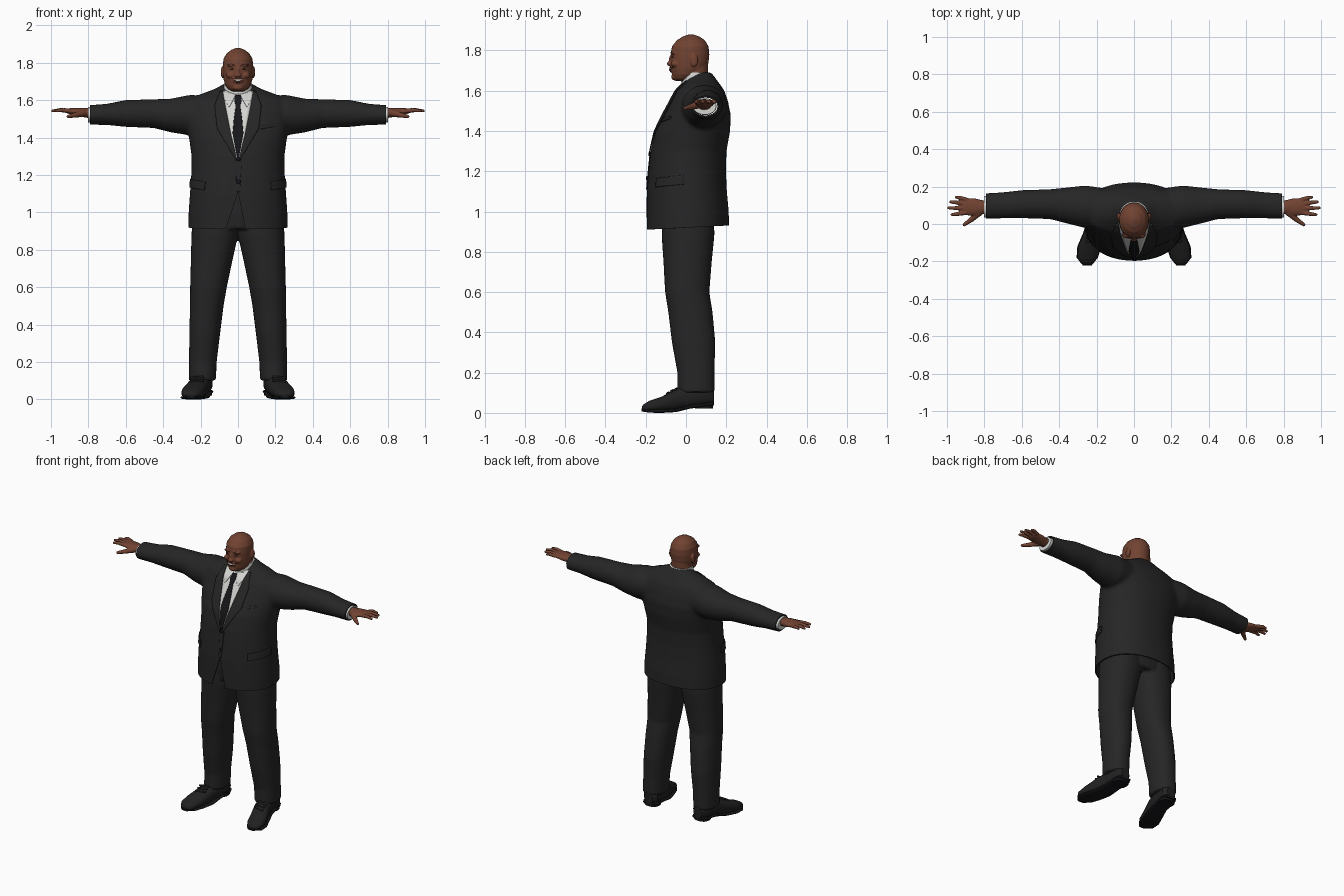
import bpy, bmesh, math
from mathutils import Vector, Matrix
from mathutils.bvhtree import BVHTree

if "Cube" in bpy.data.objects:
    bpy.data.objects.remove(bpy.data.objects["Cube"])


def material(name, color, rough=0.7):
    m = bpy.data.materials.new(name)
    m.use_nodes = True
    m.diffuse_color = (*color, 1)
    node = m.node_tree.nodes["Principled BSDF"]
    node.inputs["Base Color"].default_value = (*color, 1)
    node.inputs["Roughness"].default_value = rough
    return m


SUIT = material("charcoal suit", (0.019, 0.019, 0.019))
TIE = material("black tie", (0.008, 0.008, 0.010))
SHIRT = material("white shirt", (0.66, 0.66, 0.64))
SKIN = material("brown skin", (0.165, 0.055, 0.031))
LIP = material("dark lips", (0.07, 0.02, 0.014))
DARK = material("dark brown", (0.015, 0.008, 0.006))
SHOE = material("black leather", (0.015, 0.015, 0.015), 0.5)


def loft(bm, axis, rings, side=1, power=2.0, n=32):
    """Closed skin over superellipse rings (position, centre a, centre b, radius a, radius b)."""
    loops = []
    for t, ca, cb, ra, rb in rings:
        loop = []
        for i in range(n):
            c, s = math.cos(math.tau * i / n), math.sin(math.tau * i / n)
            a = ca + ra * math.copysign(abs(c) ** (2 / power), c)
            b = cb + rb * math.copysign(abs(s) ** (2 / power), s)
            x, y, z = {"x": (t, a, b), "y": (a, t, b), "z": (a, b, t)}[axis]
            loop.append(bm.verts.new((x * side, y, z)))
        loops.append(loop)
    for low, high in zip(loops, loops[1:]):
        for i in range(n):
            j = (i + 1) % n
            bm.faces.new((low[i], low[j], high[j], high[i]))
    bm.faces.new(loops[0])
    bm.faces.new(loops[-1])


def ball(bm, loc, scale):
    m = Matrix.Translation(loc) @ Matrix.Diagonal((*scale, 1))
    bmesh.ops.create_uvsphere(bm, u_segments=20, v_segments=12, radius=1, matrix=m)


def limb(bm, p, q, r1, r2):
    """Tapered rod with round ends."""
    p, q = Vector(p), Vector(q)
    d = q - p
    m = Matrix.Translation((p + q) / 2) @ d.to_track_quat("Z", "Y").to_matrix().to_4x4()
    bmesh.ops.create_cone(bm, cap_ends=True, segments=12, radius1=r1, radius2=r2,
                          depth=d.length, matrix=m)
    ball(bm, p, (r1, r1, r1))
    ball(bm, q, (r2, r2, r2))


def apply(ob):
    dg = bpy.context.evaluated_depsgraph_get()
    me = bpy.data.meshes.new_from_object(ob.evaluated_get(dg))
    ob.modifiers.clear()
    ob.data = me


def shade(ob):
    bpy.ops.object.select_all(action="DESELECT")
    ob.select_set(True)
    bpy.context.view_layer.objects.active = ob
    bpy.ops.object.shade_smooth_by_angle(angle=math.radians(40))


def finish(bm, name, mat, voxel=0, smooth=4):
    """Turn the bmesh into an object, optionally fusing its pieces into one skin."""
    bmesh.ops.recalc_face_normals(bm, faces=bm.faces)
    me = bpy.data.meshes.new(name)
    bm.to_mesh(me)
    bm.free()
    ob = bpy.data.objects.new(name, me)
    bpy.context.collection.objects.link(ob)
    if voxel:
        mod = ob.modifiers.new("fuse", "REMESH")
        mod.mode, mod.voxel_size = "VOXEL", voxel
        mod = ob.modifiers.new("soften", "SMOOTH")
        mod.factor, mod.iterations = 0.5, smooth
        apply(ob)
    ob.data.materials.clear()
    ob.data.materials.append(mat)
    shade(ob)
    return ob


def tree_of(ob):
    return BVHTree.FromPolygons([v.co for v in ob.data.vertices],
                                [p.vertices for p in ob.data.polygons])


def along(rail, t):
    t *= len(rail) - 1
    i = min(int(t), len(rail) - 2)
    return Vector(rail[i]).lerp(Vector(rail[i + 1]), t - i)


def patch(name, tree, rail_a, rail_b, mat, push=0.002, side=1, radial=False, nu=24, nv=8):
    """Thin plate between two rails, laid onto a surface; rails are (x, z) or (angle, z)."""
    bm = bmesh.new()
    grid = []
    for i in range(nu + 1):
        a, b = along(rail_a, i / nu), along(rail_b, i / nu)
        row = []
        for j in range(nv + 1):
            u, z = a.lerp(b, j / nv)
            if radial:
                ang = math.radians(u)
                out = Vector((math.sin(ang) * side, -math.cos(ang), 0))
                start = out + Vector((0, 0, z))
            else:
                out, start = Vector((0, -1, 0)), Vector((u * side, -1, z))
            hit = tree.ray_cast(start, -out)[0]
            row.append(bm.verts.new(hit + out * push) if hit else None)
        grid.append(row)
    for r, s in zip(grid, grid[1:]):
        for j in range(nv):
            quad = (r[j], r[j + 1], s[j + 1], s[j])
            if all(quad):
                bm.faces.new(quad)
    ob = finish(bm, name, mat)
    mod = ob.modifiers.new("thickness", "SOLIDIFY")
    mod.thickness, mod.offset = 0.005, 0
    return ob


# Jacket: torso and sleeves fused, trimmed open at hem and wrists, given thickness
bm = bmesh.new()
loft(bm, "z", [(0.86, 0, .01, .268, .206), (1.0, 0, .008, .264, .204), (1.1, 0, .004, .257, .199),
               (1.2, 0, .006, .25, .192), (1.3, 0, .013, .248, .188), (1.4, 0, .033, .262, .186),
               (1.48, 0, .054, .277, .168), (1.55, 0, .066, .28, .142), (1.6, 0, .07, .262, .12),
               (1.63, 0, .075, .205, .095), (1.66, 0, .078, .125, .07), (1.69, 0, .088, .07, .038)],
     power=2.2, n=48)
for side in (1, -1):
    loft(bm, "x", [(.15, .09, 1.525, .1, .1), (.26, .092, 1.52, .114, .108), (.36, .099, 1.518, .096, .09),
                   (.45, .106, 1.528, .08, .077), (.6, .106, 1.529, .075, .072),
                   (.7, .1, 1.524, .07, .057), (.84, .094, 1.52, .068, .05)], side)
jacket = finish(bm, "suit_jacket", SUIT, 0.01, 5)
bm = bmesh.new()
bm.from_mesh(jacket.data)
for co, no in [((0, 0, .92), (0, .05, -1)), ((.79, 0, 0), (1, 0, 0)), ((-.79, 0, 0), (-1, 0, 0))]:
    bmesh.ops.bisect_plane(bm, geom=bm.verts[:] + bm.edges[:] + bm.faces[:],
                           plane_co=co, plane_no=no, clear_outer=True)
bm.to_mesh(jacket.data)
bm.free()
jacket_tree = tree_of(jacket)
mod = jacket.modifiers.new("cloth", "SOLIDIFY")
mod.thickness, mod.offset = 0.008, -1
# Front opening below the last button
bm = bmesh.new()
ends = [[bm.verts.new((x, y, z)) for x, z in [(0, 1.11), (.045, .88), (-.075, .88), (-.035, 1.0)]]
        for y in (-.4, -.1)]
bm.faces.new(ends[0])
bm.faces.new(ends[1])
for i in range(4):
    j = (i + 1) % 4
    bm.faces.new((ends[0][i], ends[0][j], ends[1][j], ends[1][i]))
cutter = finish(bm, "opening_cutter", SUIT)
cutter.hide_render = True
mod = jacket.modifiers.new("opening", "BOOLEAN")
mod.operation, mod.object, mod.solver = "DIFFERENCE", cutter, "EXACT"
apply(jacket)
bpy.data.objects.remove(cutter)
shade(jacket)

# Shirt, tie and jacket details laid on the chest
v_edge = [(.082, 1.65), (.066, 1.56), (.038, 1.42), (.004, 1.28)]
patch("shirt_front", jacket_tree, [(-x, z) for x, z in v_edge], v_edge, SHIRT, 0.001)
tie = [(.014, 1.625), (.02, 1.6), (.012, 1.57), (.022, 1.5), (.029, 1.42), (.004, 1.29)]
patch("tie", jacket_tree, [(-x, z) for x, z in tie], tie, TIE, 0.005)
for side, word in ((1, "left"), (-1, "right")):
    patch(word + "_lapel", jacket_tree, v_edge,
          [(.098, 1.645), (.125, 1.57), (.112, 1.45), (.008, 1.275)], SUIT, 0.006, side)
    patch(word + "_collar_wing", jacket_tree, [(.012, 1.63), (.026, 1.6), (.045, 1.565)],
          [(.08, 1.645), (.07, 1.6), (.05, 1.565)], SHIRT, 0.005, side)
    patch(word + "_pocket_flap", jacket_tree, [(50, 1.165), (88, 1.18)],
          [(50, 1.12), (88, 1.135)], SUIT, 0.004, side, radial=True)
patch("breast_pocket", jacket_tree, [(.12, 1.46), (.2, 1.475)], [(.12, 1.445), (.2, 1.46)], SUIT, 0.003)
patch("front_edge", jacket_tree, [(-.012, 1.28), (-.008, 1.11)], [(.02, 1.28), (.01, 1.11)], SUIT, 0.002)
for z in (1.285, 1.165):
    hit = jacket_tree.ray_cast(Vector((0.003, -1, z)), Vector((0, 1, 0)))[0]
    bm = bmesh.new()
    ball(bm, hit + Vector((0, -.004, 0)), (.012, .006, .012))
    finish(bm, "jacket_button", TIE)

# Shirt collar band
bm = bmesh.new()
loft(bm, "z", [(1.6, 0, .048, .084, .07), (1.65, 0, .046, .08, .069), (1.69, 0, .05, .074, .069)])
finish(bm, "shirt_collar", SHIRT)

# Head and neck
bm = bmesh.new()
loft(bm, "z", [(1.6, 0, .048, .07, .06), (1.67, 0, .042, .071, .066), (1.74, 0, .046, .062, .064)])
loft(bm, "z", [(1.648, 0, -.02, .03, .03), (1.66, 0, -.012, .052, .052), (1.68, 0, .003, .068, .073),
               (1.71, 0, .014, .077, .088), (1.74, 0, .018, .08, .094), (1.78, 0, .02, .081, .096),
               (1.82, 0, .021, .078, .091), (1.85, 0, .024, .061, .07), (1.87, 0, .025, .034, .04),
               (1.879, 0, .025, .01, .012)])
ball(bm, (0, -.081, 1.734), (.018, .014, .012))
ball(bm, (0, -.073, 1.753), (.01, .012, .024))
ball(bm, (0, -.052, 1.668), (.03, .022, .018))
ball(bm, (0, -.068, 1.705), (.03, .013, .014))
for side in (1, -1):
    ball(bm, (side * .083, .04, 1.75), (.009, .02, .032))
    ball(bm, (side * .03, -.063, 1.787), (.028, .014, .009))
    ball(bm, (side * .04, -.053, 1.733), (.024, .021, .018))
head = finish(bm, "head", SKIN, 0.004, 3)
head_tree = tree_of(head)
patch("lips", head_tree, [(-.034, 1.716), (0, 1.717), (.034, 1.716)],
      [(-.034, 1.714), (0, 1.69), (.034, 1.714)], LIP, 0)
patch("teeth", head_tree, [(-.024, 1.711), (0, 1.71), (.024, 1.711)],
      [(-.024, 1.71), (0, 1.701), (.024, 1.71)], SHIRT, 0.001)
for side, word in ((1, "left"), (-1, "right")):
    patch(word + "_eye", head_tree, [(.018, 1.765), (.03, 1.771), (.044, 1.765)],
          [(.018, 1.764), (.03, 1.761), (.044, 1.764)], DARK, -.001, side)
    patch(word + "_eyebrow", head_tree, [(.014, 1.788), (.035, 1.795), (.054, 1.787)],
          [(.014, 1.784), (.035, 1.79), (.054, 1.785)], LIP, -.001, side)

# Trousers: two legs fused under the hips
bm = bmesh.new()
loft(bm, "z", [(.91, 0, .01, .23, .125), (1.0, 0, .01, .24, .135), (1.12, 0, .01, .22, .13)])
for side in (1, -1):
    loft(bm, "z", [(.1, .191, .05, .073, .092), (.2, .188, .049, .074, .092), (.35, .178, .038, .082, .108),
                   (.5, .167, .022, .09, .11), (.6, .158, .006, .098, .11), (.75, .14, .008, .112, .12),
                   (.88, .124, .01, .125, .131), (1.0, .12, .01, .12, .13)], side, 2.2)
finish(bm, "trousers", SUIT, 0.009, 3)

for side, word in ((1, "left"), (-1, "right")):
    # Hand with four fingers and a thumb
    bm = bmesh.new()
    loft(bm, "x", [(.76, .09, 1.528, .036, .027), (.81, .09, 1.532, .037, .026), (.85, .09, 1.536, .047, .022),
                   (.9, .093, 1.541, .046, .016), (.915, .094, 1.542, .04, .012)], side)
    for base, mid, tip in [((.9, .131), (.928, .139), (.95, .143)), ((.9, .107), (.945, .114), (.98, .118)),
                           ((.9, .084), (.95, .085), (.991, .086)), ((.9, .06), (.94, .054), (.973, .05))]:
        limb(bm, (base[0] * side, base[1], 1.542), (mid[0] * side, mid[1], 1.547), .0125, .011)
        limb(bm, (mid[0] * side, mid[1], 1.547), (tip[0] * side, tip[1], 1.543), .011, .008)
    limb(bm, (.83 * side, .06, 1.53), (.872 * side, .022, 1.52), .02, .014)
    limb(bm, (.872 * side, .022, 1.52), (.908 * side, -.004, 1.513), .014, .009)
    finish(bm, word + "_hand", SKIN, 0.004, 2)

    # Shirt cuff
    bm = bmesh.new()
    loft(bm, "x", [(.74, .094, 1.521, .058, .042), (.801, .093, 1.522, .057, .041)], side)
    finish(bm, word + "_shirt_cuff", SHIRT)

    # Shoe, tilted slightly onto the toe, with sole, heel and laces
    bm = bmesh.new()
    loft(bm, "y", [(.14, .186, .08, .03, .035), (.115, .187, .085, .052, .05), (.02, .196, .078, .052, .055),
                   (-.05, .213, .065, .056, .055), (-.12, .238, .043, .061, .038),
                   (-.18, .25, .033, .053, .028), (-.21, .25, .025, .034, .018), (-.218, .25, .023, .014, .01)],
         side, 2.3)
    finish(bm, word + "_shoe", SHOE)
    bm = bmesh.new()
    loft(bm, "y", [(.14, .186, .045, .04, .009), (.11, .187, .043, .055, .009), (.02, .196, .03, .054, .009),
                   (-.05, .213, .013, .06, .009), (-.12, .238, .009, .065, .009),
                   (-.18, .25, .01, .057, .009), (-.221, .25, .014, .024, .007)], side, 3)
    loft(bm, "z", [(.022, .188, .09, .05, .045), (.05, .188, .09, .05, .045)], side, 2.5)
    finish(bm, word + "_sole", TIE)
    bm = bmesh.new()
    for y, z in ((-.045, .121), (-.065, .112), (-.085, .1)):
        limb(bm, (side * .19, y, z), (side * .25, y - .008, z - .004), .006, .006)
    finish(bm, word + "_laces", SHOE)
